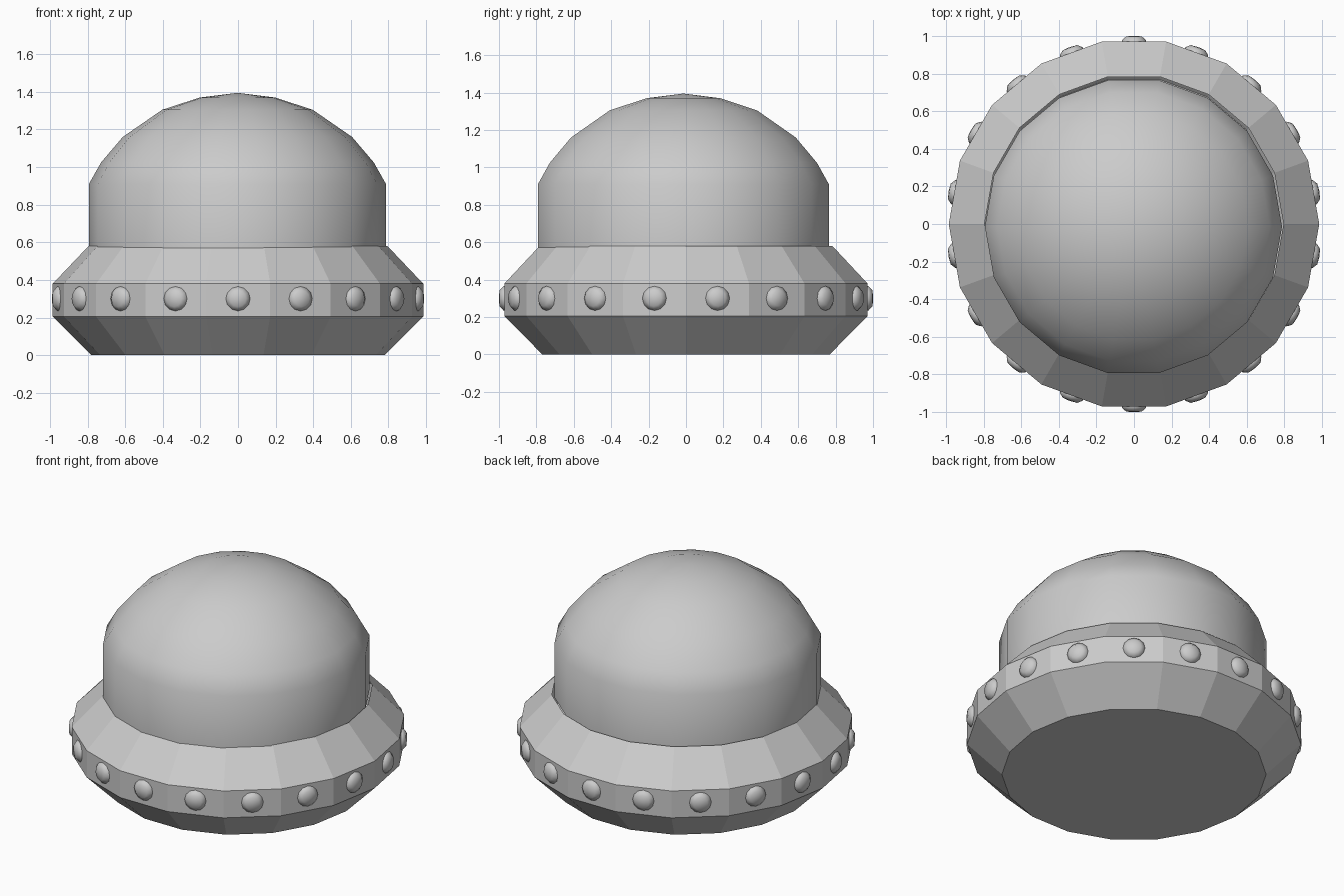
import bpy, bmesh, math
from mathutils import Matrix

if "Cube" in bpy.data.objects:
    bpy.data.objects.remove(bpy.data.objects["Cube"])

SIDES = 18

grey = bpy.data.materials.new("plain grey")
grey.use_nodes = True
colour = (0.6, 0.6, 0.6, 1)
grey.diffuse_color = colour
grey.node_tree.nodes["Principled BSDF"].inputs["Base Color"].default_value = colour


def lathe(name, profile, sides, smooth, cap_bottom=False):
    """Spin (radius, height) points, listed bottom to top, about z; radius 0 is a pole."""
    bm = bmesh.new()
    rings = []
    for r, z in profile:
        count = sides if r else 1
        rings.append([bm.verts.new((r * math.cos(math.tau * i / sides),
                                    r * math.sin(math.tau * i / sides), z))
                      for i in range(count)])
    for low, high in zip(rings, rings[1:]):
        for i in range(sides):
            j = (i + 1) % sides
            if len(high) == 1:
                bm.faces.new((low[i], low[j], high[0]))
            else:
                bm.faces.new((low[i], low[j], high[j], high[i]))
    if cap_bottom:
        bm.faces.new(rings[0][::-1])
    for face in bm.faces:
        face.smooth = smooth
    mesh = bpy.data.meshes.new(name)
    bm.to_mesh(mesh)
    bm.free()
    mesh.materials.append(grey)
    obj = bpy.data.objects.new(name, mesh)
    bpy.context.collection.objects.link(obj)
    return obj


# Faceted hull, open at the top
lathe("hull", [(0.78, 0), (0.985, 0.205), (0.985, 0.38), (0.795, 0.58)],
      SIDES, False, cap_bottom=True)

# Smooth dome, seated slightly toward the front of the opening
dome = lathe("dome", [(0.79, 0.56), (0.79, 0.91), (0.725, 1.025), (0.61, 1.16),
                      (0.4, 1.305), (0.2, 1.37), (0, 1.395)], SIDES, True)
dome.location = (-0.003, -0.014, 0)

# Round studs, one at the middle of each face of the hull band
stud = lathe("stud", [(0.065, -0.01), (0.065, 0.006), (0.042, 0.027), (0, 0.031)], 12, True)
apothem = 0.985 * math.cos(math.pi / SIDES)
for i in range(SIDES):
    if i:
        stud = bpy.data.objects.new("stud", stud.data)
        bpy.context.collection.objects.link(stud)
    stud.matrix_world = (Matrix.Rotation(math.tau * (i + 0.5) / SIDES, 4, 'Z')
                         @ Matrix.Translation((apothem, 0, 0.3))
                         @ Matrix.Rotation(math.pi / 2, 4, 'Y'))
